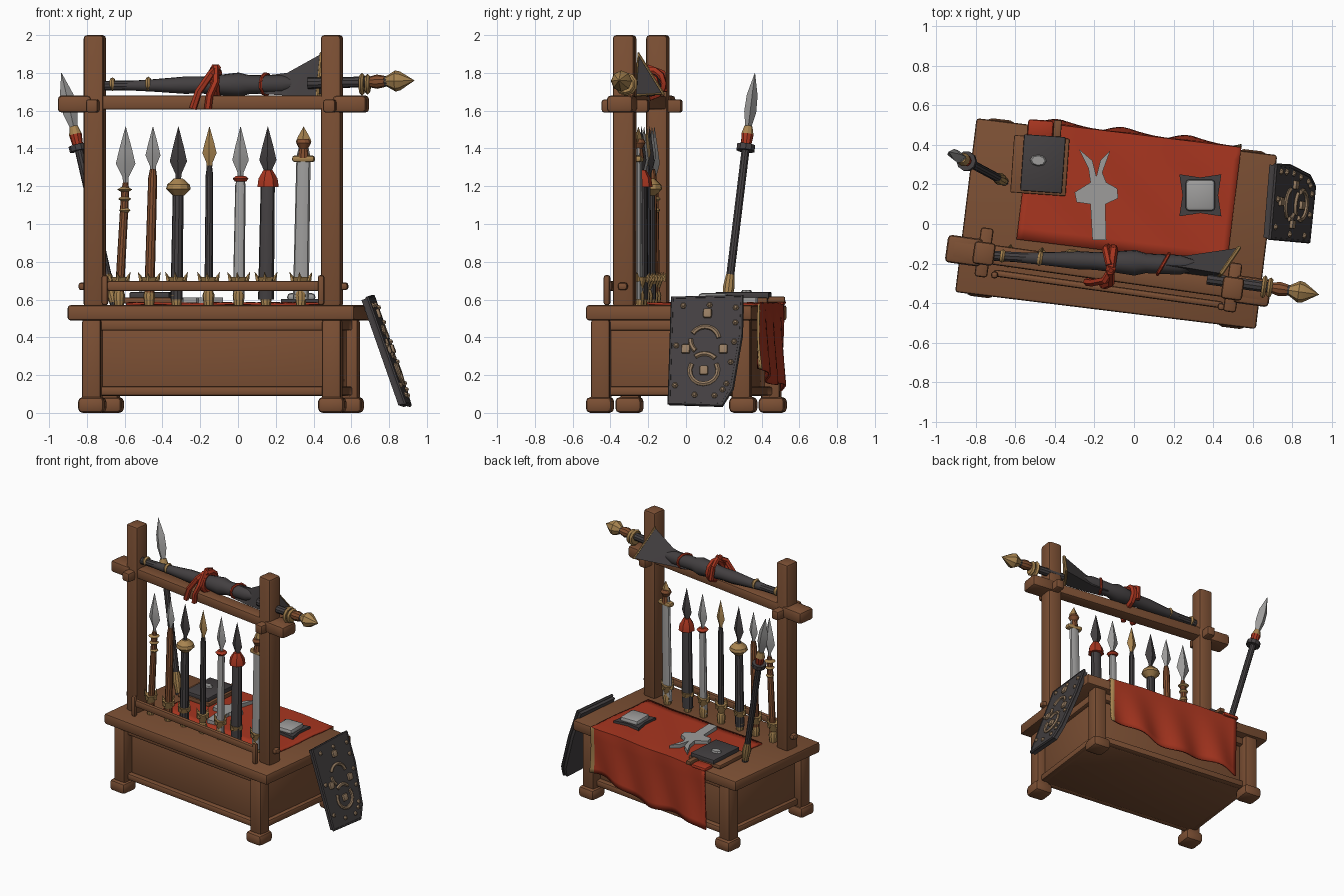
import bpy, bmesh, math
from mathutils import Matrix, Vector

default_cube = bpy.data.objects.get("Cube")
if default_cube:
    bpy.data.objects.remove(default_cube, do_unlink=True)


def colour(name, red, green, blue):
    material = bpy.data.materials.new(name)
    material.use_nodes = True
    value = (red, green, blue, 1)
    material.diffuse_color = value
    material.node_tree.nodes["Principled BSDF"].inputs["Base Color"].default_value = value
    return material


wood = colour("brown wood", .2, .079, .034)
shaft_wood = colour("orange wood", .22, .075, .028)
iron = colour("dark iron", .056, .05, .052)
steel = colour("pale steel", .34, .335, .33)
gold = colour("dull gold", .39, .23, .08)
red = colour("red cloth", .39, .036, .014)
bone = colour("bone inlay", .3, .2, .12)

# Frames: the table, the rack standing on it, and plain world space
WORLD = Matrix.Identity(4)
TABLE = Matrix.Translation((-.09, .002, 0)) @ Matrix.Rotation(math.radians(-7), 4, 'Z')
RACK = Matrix.Translation((-.13, -.237, 0)) @ Matrix.Rotation(math.radians(-8), 4, 'Z')
created = []


def finish(name, bm, materials, frame):
    bmesh.ops.recalc_face_normals(bm, faces=bm.faces[:])
    bm.transform(frame)
    mesh = bpy.data.meshes.new(name)
    bm.to_mesh(mesh)
    bm.free()
    return link(name, mesh, materials)


def link(name, mesh, materials):
    for material in materials:
        mesh.materials.append(material)
    ob = bpy.data.objects.new(name, mesh)
    bpy.context.scene.collection.objects.link(ob)
    created.append(ob)
    return ob


def box(name, centre, size, material, frame=TABLE, bevel=.014):
    bm = bmesh.new()
    bmesh.ops.create_cube(bm, size=1)
    bm.transform(Matrix.Translation(centre) @ Matrix.Diagonal((*size, 1)))
    bmesh.ops.bevel(bm, geom=bm.edges[:], offset=bevel, segments=2, profile=.5, affect='EDGES')
    return finish(name, bm, [material], frame)


def turned(name, start, end, profile, material, frame=RACK, sides=10, flat=1):
    """Lathe a (fraction, radius) profile along the line from start to end."""
    start, axis = Vector(start), Vector(end) - Vector(start)
    turn = Vector((0, 0, 1)).rotation_difference(axis)
    bm = bmesh.new()
    rings = []
    for fraction, radius in profile:
        ring = []
        for i in range(sides):
            angle = math.tau * i / sides
            offset = Vector((math.cos(angle), math.sin(angle) * flat, 0)) * max(radius, .001)
            ring.append(bm.verts.new(start + axis * fraction + turn @ offset))
        rings.append(ring)
    for low, high in zip(rings, rings[1:]):
        for i in range(sides):
            j = (i + 1) % sides
            bm.faces.new((low[i], low[j], high[j], high[i]))
    bm.faces.new(rings[0])
    bm.faces.new(rings[-1])
    return finish(name, bm, [material], frame)


def plate(name, outline, base, thick, material, frame=WORLD):
    bm = bmesh.new()
    face = bm.faces.new([bm.verts.new((x, y, base)) for x, y in outline])
    top = bmesh.ops.extrude_face_region(bm, geom=[face])["geom"]
    bmesh.ops.translate(bm, vec=(0, 0, thick), verts=[v for v in top if isinstance(v, bmesh.types.BMVert)])
    return finish(name, bm, [material], frame)


def tube(name, points, radius, material, frame=RACK, closed=False):
    curve = bpy.data.curves.new(name, 'CURVE')
    curve.dimensions = '3D'
    curve.bevel_depth, curve.bevel_resolution, curve.use_fill_caps = radius, 1, True
    spline = curve.splines.new('POLY')
    spline.points.add(len(points) - 1)
    for target, point in zip(spline.points, points):
        target.co = (*(frame @ Vector(point)), 1)
    spline.use_cyclic_u = closed
    helper = bpy.data.objects.new(name, curve)
    mesh = bpy.data.meshes.new_from_object(helper)
    bpy.data.objects.remove(helper)
    mesh.materials.clear()
    return link(name, mesh, [material])


def arc(radius, first, last, steps=10):
    angles = [math.radians(first + (last - first) * i / steps) for i in range(steps + 1)]
    return [(radius * math.cos(a), radius * math.sin(a)) for a in angles]


# Table
box("table_top", (0, 0, .53), (1.53, .885, .08), wood)
box("table_body", (0, 0, .295), (1.26, .69, .41), wood)
for side in (-1, 1):
    for level, height in ((.115, .05), (.465, .06)):
        box("long_rail", (0, side * .36, level), (1.22, .05, height), wood)
        box("end_rail", (side * .635, 0, level), (.05, .68, height), wood)
    for depth in (-1, 1):
        box("leg", (side * .64, depth * .375, .28), (.1, .1, .43), wood)
        box("foot", (side * .64, depth * .382, .042), (.14, .14, .084), wood, bevel=.025)

# Rack frame
for side in (-1, 1):
    box("rack_post", (side * .634, 0, 1.28), (.108, .115, 1.44), wood, RACK, .018)
    box("beam_end", (side * .735, 0, 1.635), (.18, .14, .09), wood, RACK, .02)
    box("beam_peg", (side * .634, .005, 1.625), (.065, .25, .07), wood, RACK)
    box("rail_post", (.012 + side * .578, -.1, .65), (.035, .035, .16), wood, RACK)
    box("rail_peg", (side * .69, 0, .67), (.06, .05, .04), wood, RACK)
box("cross_beam", (0, 0, 1.643), (1.6, .1, .075), wood, RACK)
box("low_rail", (.012, -.09, .672), (1.17, .035, .055), wood, RACK)

# Row of weapons: position, foot shift, shaft radius, flatness, shaft, head, head base, head radius
spear_head = [(0, .014), (.15, .016), (.38, 1), (.62, .66), (1, 0)]
weapons = [
    (-.47, -.035, .024, 1, shaft_wood, steel, 1.21, .052),
    (-.325, -.02, .027, 1, shaft_wood, steel, 1.28, .04),
    (-.19, -.01, .032, 1, iron, iron, 1.23, .046),
    (-.025, -.005, .022, 1, iron, gold, 1.3, .038),
    (.14, -.01, .031, .7, steel, steel, 1.24, .044),
    (.285, -.01, .042, .8, iron, iron, 1.24, .046),
    (.475, -.015, .042, .5, steel, gold, 1.4, .042)]
for u, shift, radius, flat, shaft, head, base, wide in weapons:
    v = .028 + u * .05
    foot, neck, tip = (u + shift, v, .6), (u, v, base + .01), (u, v, 1.515)
    turned("weapon_shaft", foot, neck, [(0, radius), (.1, radius), (.93, radius * .9), (1, radius * .6)],
           shaft, flat=flat)
    profile = [(t, r if r < .02 else r * wide) for t, r in spear_head]
    turned("weapon_head", (u, v, base - .01), tip, profile, head, sides=4, flat=.55)
    # Golden feet with pointed crowns
    turned("weapon_foot", (u + shift, v, .572), (u + shift, v, .72),
           [(0, .026), (.35, .032), (.55, .022), (.8, .036), (1, .046)], gold)
    for x, y in arc(.04, 0, 270, 3):
        stem = Vector((u + shift + x, v + y, .7))
        turned("crown_point", stem, stem + Vector((x * .5, y * .5, .045)), [(0, .016), (1, 0)], gold, sides=5)
for level, size in ((1.06, .03), (1.12, .034), (1.17, .04)):
    turned("spear_ring", (-.475, .005, level), (-.475, .005, level + .025), [(0, .02), (.5, size), (1, .02)], gold)
turned("mace_collar", (-.19, .02, 1.15), (-.19, .02, 1.24), [(0, .03), (.4, .066), (.65, .06), (1, .025)], gold)
turned("red_binding", (.14, .035, 1.225), (.14, .035, 1.255), [(0, .03), (.5, .042), (1, .025)], red)
turned("red_tassel", (.285, .042, 1.195), (.285, .042, 1.285), [(0, .058), (.5, .052), (1, .025)], red, sides=7)
box("sword_guard", (.475, .05, 1.345), (.12, .05, .035), gold, RACK)
turned("sword_grip", (.475, .05, 1.35), (.475, .05, 1.45), [(0, .032), (.5, .024), (.8, .04), (1, .03)], shaft_wood)

# Rolled banner lying along the beam
turned("banner_pole_tail", (-.58, -.005, 1.732), (-.3, .02, 1.735), [(0, .026), (1, .026)], iron)
turned("banner_pole", (.5, .03, 1.745), (.93, .03, 1.755), [(0, .03), (1, .028)], iron)
turned("banner_roll", (-.5, 0, 1.732), (.45, .09, 1.74),
       [(0, .022), (.2, .034), (.36, .046), (.45, .045), (.55, .053), (.66, .065), (.72, .05), (.9, .05), (1, .02)],
       iron, sides=12)
turned("banner_finial", (.9, .03, 1.755), (1.07, .03, 1.76),
       [(0, .022), (.15, .03), (.4, .056), (.55, .05), (1, 0)], gold, sides=8)
turned("pole_socket", (.83, .03, 1.752), (.91, .03, 1.755), [(0, .028), (.5, .038), (1, .03)], shaft_wood)
for u, v, size in ((-.54, 0, .036), (-.35, .014, .04), (.79, .03, .062), (.82, .03, .055)):
    turned("pole_ring", (u - .012, v, 1.74), (u + .012, v, 1.74), [(0, size * .8), (.5, size), (1, size * .8)], gold)

# Loose end of the banner with its gold hem
corners = [Vector((.44, -.25, 1.9)), Vector((.53, -.12, 1.69)), Vector((.42, -.27, 1.68))]
middle = [Vector((.26, -.22, 1.8)), Vector((.26, -.16, 1.69)), Vector((.26, -.25, 1.68))]
start = [Vector((.1, -.2, 1.78)), Vector((.1, -.16, 1.7)), Vector((.1, -.23, 1.69))]
for near, far in ((start, middle), (middle, corners)):
    bm = bmesh.new()
    for point in near + far:
        bm.verts.new(point)
    bmesh.ops.convex_hull(bm, input=bm.verts[:])
    finish("banner_flap", bm, [iron], WORLD)
tube("banner_hem", corners, .011, gold, WORLD, True)

# Red tie around the banner
tube("tie_loop", [(.01, y + .045, z + 1.745) for y, z in arc(.07, 0, 342)], .024, red, closed=True)
tube("tie_tail", [(.02, .02, 1.83), (-.01, -.05, 1.79), (-.07, -.07, 1.7), (-.1, -.07, 1.61)], .02, red)
tube("tie_tail", [(.01, .0, 1.83), (.02, -.06, 1.75), (-.01, -.075, 1.68), (-.02, -.07, 1.61)], .02, red)
tube("tie_bow", [(.0, .03, 1.83), (-.03, .11, 1.8), (-.02, .12, 1.7)], .018, red)
tube("small_tie", [(.27 + y * .4, y + .073, z + 1.74) for y, z in arc(.056, 0, 342)], .009, red, closed=True)

# Red cloth draped over the back edge of the table
columns, rows = 34, 20
bm = bmesh.new()
grid = []
for i in range(columns + 1):
    f = i / columns
    u = -.49 + 1.07 * f
    hem = .115 + .11 * f + .02 * math.sin(f * 9)
    line = []
    for j in range(rows + 1):
        if j <= rows // 2:
            v, z = -.14 + .595 * j / (rows // 2), .577 + .003 * math.sin(u * 14 + j)
        else:
            drop = (j - rows // 2) / (rows // 2)
            v = .457 + drop * (.005 + .02 * math.sin(u * 19 + drop * 2))
            z = .575 + (hem - .575) * drop
        line.append(bm.verts.new((u, v, z)))
    grid.append(line)
for i in range(columns):
    for j in range(rows):
        face = bm.faces.new((grid[i][j], grid[i + 1][j], grid[i + 1][j + 1], grid[i][j + 1]))
        face.material_index = int(i == columns - 1 and j >= rows // 2)
cloth = finish("draped_cloth", bm, [red, gold], TABLE)
solid = cloth.modifiers.new("thickness", 'SOLIDIFY')
solid.thickness, solid.offset = .012, 0

# Spear leaning at the back
low, high = Vector((-.655, .215, .57)), Vector((-.935, .365, 1.8))
parts = [("shaft", 0, .7, [(0, .022), (1, .022)], iron),
         ("butt", 0, .13, [(0, .02), (.6, .032), (1, .024)], gold),
         ("collar", .665, .69, [(0, .05), (1, .05)], iron),
         ("wrap", .69, .735, [(0, .028), (1, .034)], red),
         ("socket", .735, .77, [(0, .034), (1, .022)], gold)]
for part, a, b, profile, material in parts:
    turned("tall_spear_" + part, low.lerp(high, a), low.lerp(high, b), profile, material, WORLD)
turned("tall_spear_blade", low.lerp(high, .76), high, [(0, .018), (.3, .04), (.6, .036), (1, 0)], steel, WORLD, 4, .8)

# Book on its board
BOOK = Matrix.Translation((-.475, .3, 0)) @ Matrix.Rotation(math.radians(-4), 4, 'Z')
box("book_board", (0, -.005, .595), (.28, .29, .03), wood, BOOK, .006)
box("board_peg", (.075, .18, .6), (.04, .1, .03), wood, BOOK, .006)
box("cloth_fold", (-.01, .18, .585), (.13, .09, .03), red, BOOK)
box("book", (.015, .005, .622), (.21, .285, .035), iron, BOOK, .006)
turned("book_boss", (-.01, .02, .635), (-.01, .02, .65), [(0, .045), (1, .034)], steel, BOOK, 8, .7)

# Forked dagger
plate("forked_dagger", [
    (-.21, -.08), (-.14, -.08), (-.145, .1), (-.08, .13), (-.085, .18), (-.14, .21), (-.16, .26), (-.12, .37),
    (-.17, .32), (-.19, .24), (-.21, .32), (-.28, .38), (-.23, .28), (-.22, .21), (-.3, .16), (-.29, .11),
    (-.22, .1)], .58, .03, steel)

# Padded casket with pointed corners
star = [p for pair in zip(arc(.09, 0, 270, 3), arc(.15, 45, 315, 3)) for p in pair]
plate("casket_base", [(.335 + x, .145 + y) for x, y in star], .578, .025, iron)
box("casket_lid", (.335, .145, .612), (.15, .16, .045), steel, WORLD, .02)

# Shield leaning against the end of the table
across = Vector((.09, .99, 0)).normalized()
up = Vector((-.2, .02, .57))
up = (up - across * up.dot(across)).normalized()
SHIELD = Matrix.Translation((.785, .1, .33)) @ Matrix((across, up, across.cross(up))).transposed().to_4x4()
rim = [(-.18, .29), (.19, .3), (.19, .08), (.15, -.22), (.1, -.31), (-.18, -.3)]
plate("shield_board", rim, -.02, .04, iron, SHIELD)
tube("shield_rim", [(x, y, .012) for x, y in rim], .012, iron, SHIELD, True)
for (x, y), (x2, y2) in zip(rim, rim[1:] + rim[:1]):
    for f in (.1, .55):
        spot = Vector((x + (x2 - x) * f, y + (y2 - y) * f, 0)) * .84
        turned("shield_rivet", spot, spot + Vector((0, 0, .035)), [(0, .018), (.7, .016), (1, .007)], bone, SHIELD, 6)
for cy, first, last in ((.05, 10, 150), (.05, 175, 230), (-.12, 150, 390), (-.1, 40, 130)):
    tube("shield_crescent", [(x, y + cy, .022) for x, y in arc(.075, first, last)], .013, bone, SHIELD)
for x, y in ((-.1, .0), (.1, .0), (0, -.12), (.01, .2)):
    box("shield_stud", (x, y, .025), (.045, .05, .025), bone, SHIELD, .008)

# Smooth shading with crisp edges
bpy.ops.object.select_all(action='DESELECT')
for ob in created:
    ob.select_set(True)
bpy.context.view_layer.objects.active = created[0]
bpy.ops.object.shade_smooth_by_angle(angle=math.radians(32))
